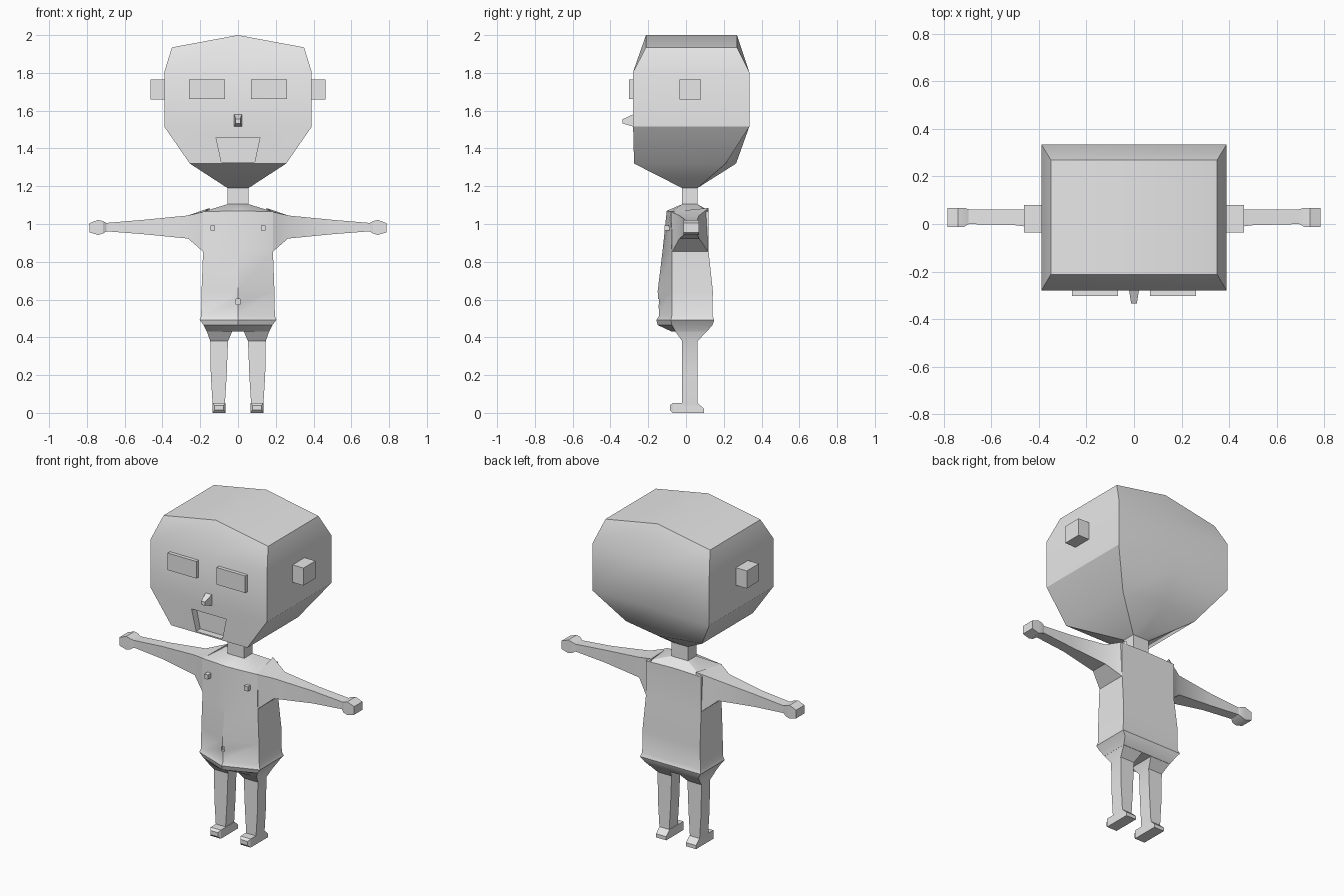
import bpy
import bmesh

default = bpy.data.objects.get("Cube")
if default:
    bpy.data.objects.remove(default, do_unlink=True)

grey = bpy.data.materials.new("plain_grey")
grey.use_nodes = True
grey.diffuse_color = (0.8, 0.8, 0.8, 1)
grey.node_tree.nodes["Principled BSDF"].inputs["Base Color"].default_value = (0.8, 0.8, 0.8, 1)


def loft(name, rings, sign=1):
    """Skin a list of equal rings (four or six points) and cap both ends."""
    bm = bmesh.new()
    loops = [[bm.verts.new((x * sign, y, z)) for x, y, z in ring] for ring in rings]
    n = len(loops[0])
    for a, b in zip(loops, loops[1:]):
        for i in range(n):
            j = (i + 1) % n
            bm.faces.new((a[i], a[j], b[j], b[i]))
    for end in (loops[0], loops[-1]):
        if n == 6:
            bm.faces.new([end[i] for i in (0, 1, 2, 5)])
            bm.faces.new([end[i] for i in (5, 2, 3, 4)])
        else:
            bm.faces.new(end)
    bmesh.ops.recalc_face_normals(bm, faces=bm.faces)
    mesh = bpy.data.meshes.new(name)
    bm.to_mesh(mesh)
    bm.free()
    mesh.materials.append(grey)
    obj = bpy.data.objects.new(name, mesh)
    bpy.context.collection.objects.link(obj)
    return obj


def rect_z(x0, x1, y0, y1, z):
    return [(x0, y0, z), (x1, y0, z), (x1, y1, z), (x0, y1, z)]


def rect_x(x, y0, y1, z0, z1):
    return [(x, y0, z0), (x, y1, z0), (x, y1, z1), (x, y0, z1)]


def rect_y(y, x0, x1, z0, z1):
    return [(x0, y, z0), (x1, y, z0), (x1, y, z1), (x0, y, z1)]


def ring6(z, w, front, front_mid, back, back_mid, z_mid=None):
    """Cross-section with a centre point at the front and at the back."""
    zm = z if z_mid is None else z_mid
    return [(-w, back, z), (-w, front, z), (0, front_mid, zm),
            (w, front, z), (w, back, z), (0, back_mid, zm)]


def box(name, x0, x1, y0, y1, z0, z1, sign=1):
    return loft(name, [rect_z(x0, x1, y0, y1, z0), rect_z(x0, x1, y0, y1, z1)], sign)


def carve(obj, cutter):
    """Subtract the cutter and remove it."""
    mod = obj.modifiers.new("recess", "BOOLEAN")
    mod.operation = "DIFFERENCE"
    mod.solver = "EXACT"
    mod.object = cutter
    bpy.context.view_layer.objects.active = obj
    bpy.ops.object.modifier_apply(modifier=mod.name)
    bpy.data.objects.remove(cutter, do_unlink=True)


# Head with a shallow ridge on top and a tapering jaw
head = loft("head", [
    ring6(1.19, 0.055, -0.02, -0.02, 0.06, 0.06),
    ring6(1.32, 0.255, -0.275, -0.275, 0.21, 0.265),
    ring6(1.515, 0.39, -0.28, -0.28, 0.335, 0.335),
    ring6(1.805, 0.39, -0.28, -0.28, 0.335, 0.335),
    ring6(1.935, 0.35, -0.212, -0.212, 0.27, 0.27, 2.0)])

# Mouth recess
carve(head, loft("mouth_cutter", [
    [(-0.088, y, 1.328), (0.088, y, 1.328), (0.116, y, 1.457), (-0.116, y, 1.457)]
    for y in (-0.35, -0.235)]))

# Nose
loft("nose", [rect_y(-0.27, -0.022, 0.022, 1.513, 1.585),
              rect_y(-0.335, -0.012, 0.012, 1.532, 1.555)])

# Neck
box("neck", -0.055, 0.055, -0.02, 0.06, 1.09, 1.2)

# Torso with a rounded belly and a waistband
torso = loft("torso", [
    ring6(0.43, 0.165, -0.055, -0.075, 0.11, 0.11),
    ring6(0.465, 0.182, -0.075, -0.15, 0.14, 0.14),
    ring6(0.492, 0.203, -0.08, -0.157, 0.15, 0.15),
    ring6(0.515, 0.195, -0.075, -0.142, 0.14, 0.14),
    ring6(0.645, 0.193, -0.075, -0.15, 0.142, 0.142),
    ring6(0.85, 0.185, -0.075, -0.125, 0.12, 0.12),
    ring6(1.065, 0.185, -0.08, -0.102, 0.12, 0.12, 1.07),
    ring6(1.105, 0.055, -0.02, -0.02, 0.06, 0.06)])

# Navel recess
carve(torso, box("navel_cutter", -0.01, 0.01, -0.2, -0.13, 0.575, 0.602))

for side, s in (("left", 1), ("right", -1)):
    # Face details
    box(side + "_eye", 0.068, 0.26, -0.302, -0.27, 1.663, 1.766, s)
    box(side + "_ear", 0.38, 0.463, -0.035, 0.08, 1.66, 1.766, s)
    box(side + "_nipple", 0.121, 0.146, -0.115, -0.07, 0.965, 0.993, s)

    # Shoulder and arm
    shoulder = [(0.18, -0.075, 0.85), (0.18, 0.12, 0.85),
                (0.15, 0.12, 1.085), (0.18, -0.08, 1.065)]
    loft(side + "_arm", [shoulder,
                         rect_x(0.265, -0.035, 0.07, 0.923, 1.045),
                         rect_x(0.5, -0.005, 0.06, 0.946, 1.022),
                         rect_x(0.705, 0.0, 0.062, 0.962, 1.005)], s)

    # Hand
    loft(side + "_hand", [rect_x(0.695, 0.0, 0.062, 0.962, 1.005),
                          rect_x(0.715, -0.012, 0.068, 0.95, 1.015),
                          rect_x(0.74, -0.012, 0.068, 0.942, 1.022),
                          rect_x(0.785, -0.012, 0.068, 0.955, 1.005)], s)

    # Hip and leg
    loft(side + "_leg", [rect_z(0.03, 0.165, -0.058, 0.11, 0.432),
                         rect_z(0.053, 0.147, -0.02, 0.062, 0.38),
                         rect_z(0.06, 0.144, -0.02, 0.062, 0.2),
                         rect_z(0.07, 0.134, -0.02, 0.062, 0.04)], s)

    # Foot with a bevelled toe and sloping heel
    loft(side + "_foot", [rect_y(-0.085, 0.076, 0.124, 0.015, 0.04),
                          rect_y(-0.07, 0.066, 0.134, 0.0, 0.052),
                          rect_y(0.062, 0.066, 0.134, 0.0, 0.052),
                          rect_y(0.095, 0.066, 0.134, 0.0, 0.022)], s)

# Smooth shading with sharp edges kept
for obj in bpy.context.scene.objects:
    if obj.type == "MESH" and grey.name in obj.data.materials:
        bpy.ops.object.select_all(action="DESELECT")
        obj.select_set(True)
        bpy.context.view_layer.objects.active = obj
        bpy.ops.object.shade_smooth_by_angle()
